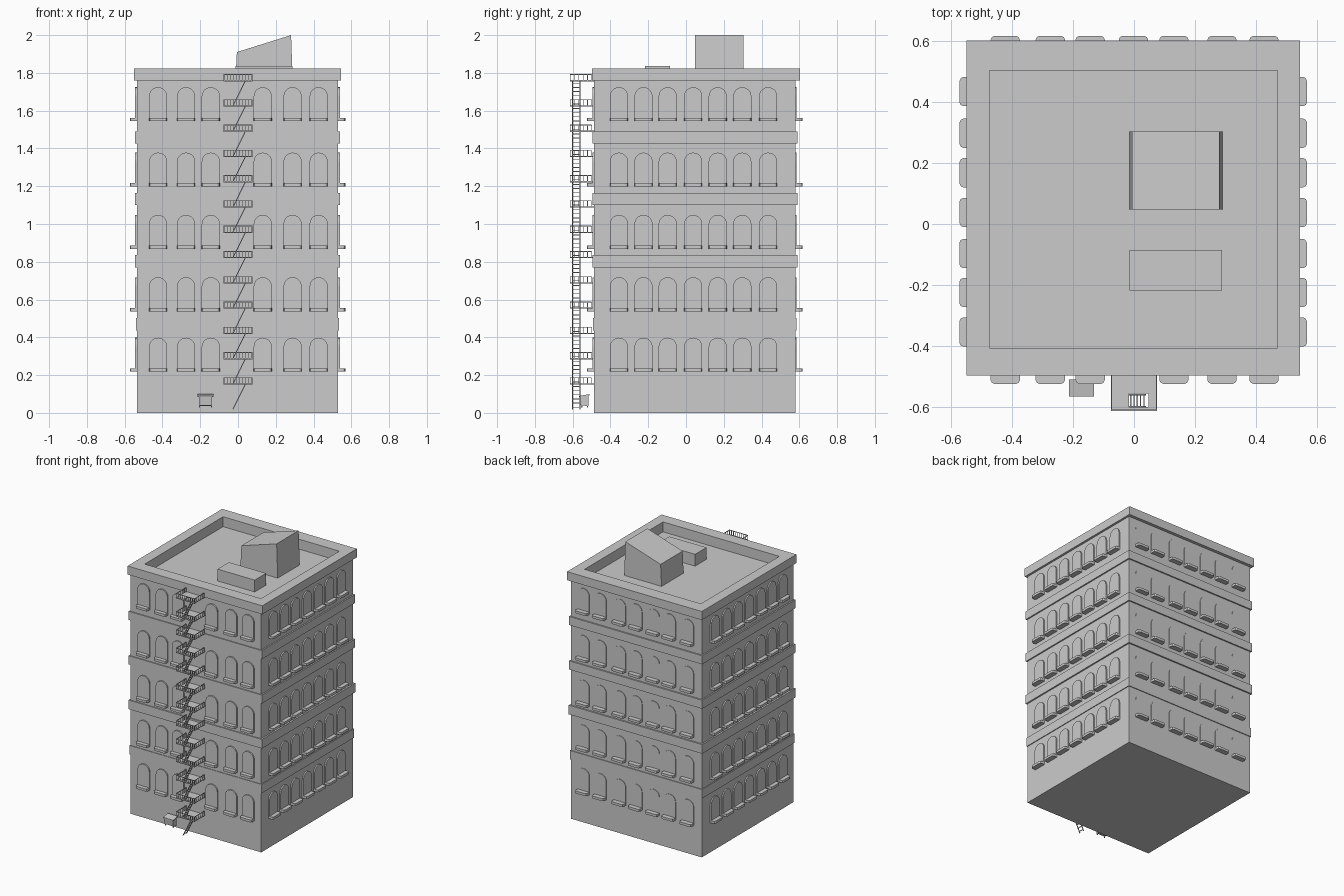
import bpy, bmesh, math
from mathutils import Vector, Matrix

if "Cube" in bpy.data.objects:
    bpy.data.objects.remove(bpy.data.objects["Cube"])


def make_mesh(bm, name):
    bmesh.ops.recalc_face_normals(bm, faces=bm.faces)
    me = bpy.data.meshes.new(name)
    bm.to_mesh(me)
    bm.free()
    return me


def place(me, name, loc=(0, 0, 0), rot=0):
    ob = bpy.data.objects.new(name, me)
    ob.location = loc
    ob.rotation_euler.z = rot
    bpy.context.collection.objects.link(ob)
    return ob


def add_box(bm, x0, x1, y0, y1, z0, z1):
    m = Matrix.Translation(((x0 + x1) / 2, (y0 + y1) / 2, (z0 + z1) / 2))
    m = m @ Matrix.Diagonal((x1 - x0, y1 - y0, z1 - z0, 1))
    return bmesh.ops.create_cube(bm, size=1, matrix=m)["verts"]


def add_bar(bm, a, b, t):
    a, b = Vector(a), Vector(b)
    d = b - a
    m = Matrix.Translation((a + b) / 2) @ d.to_track_quat('Z', 'Y').to_matrix().to_4x4()
    bmesh.ops.create_cube(bm, size=1, matrix=m @ Matrix.Diagonal((t, t, d.length, 1)))


def box(name, *dims):
    bm = bmesh.new()
    add_box(bm, *dims)
    return place(make_mesh(bm, name), name)


def prism(name, pts, vec):
    bm = bmesh.new()
    f = bm.faces.new([bm.verts.new(p) for p in pts])
    r = bmesh.ops.extrude_face_region(bm, geom=[f])
    vs = [g for g in r["geom"] if isinstance(g, bmesh.types.BMVert)]
    bmesh.ops.translate(bm, verts=vs, vec=vec)
    return make_mesh(bm, name)


# Walls, cornice, parapet and sunken roof as stacked rectangles
WX0, WX1, WY0, WY1 = -0.535, 0.53, -0.487, 0.58
wall = (WX0, WX1, WY0, WY1)
cornice = (-0.551, 0.546, -0.497, 0.603)
inner = (-0.475, 0.472, -0.407, 0.505)
bm = bmesh.new()
prev = None
for (x0, x1, y0, y1), z in [(wall, 0), (wall, 1.76), (cornice, 1.76), (cornice, 1.823),
                            (inner, 1.823), (inner, 1.75)]:
    ring = [bm.verts.new(p) for p in ((x0, y0, z), (x1, y0, z), (x1, y1, z), (x0, y1, z))]
    if prev:
        for i in range(4):
            j = (i + 1) % 4
            bm.faces.new((prev[i], prev[j], ring[j], ring[i]))
    else:
        bm.faces.new(ring[::-1])
    prev = ring
bm.faces.new(prev)
place(make_mesh(bm, "building_walls"), "building_walls")

# Floor bands
for i, (z0, z1, o) in enumerate([(0.437, 0.503, 0.006), (0.77, 0.837, 0.011),
                                 (1.1, 1.163, 0.01), (1.427, 1.49, 0.01)]):
    box(f"floor_band_{i}", WX0 - o, WX1 + o, WY0 - o * 0.7, WY1 + o, z0, z1)

# Roof hut with sloping top, and low vent
place(prism("roof_hut", [(-0.014, 0.048, 1.75), (0.29, 0.048, 1.75),
                         (0.281, 0.048, 2.0), (-0.006, 0.048, 1.91)],
            (0, 0.256, 0)), "roof_hut")
box("roof_vent", -0.014, 0.289, -0.218, -0.086, 1.75, 1.837)

# Arched window panel and chamfered sill, facing -y
HW, TOP = 0.048, 0.18
arch = [(-HW, 0.01, 0), (HW, 0.01, 0)]
for i in range(11):
    a = math.pi * i / 10
    arch.append((HW * math.cos(a), 0.01, TOP - HW + HW * math.sin(a)))
panels = {t: prism("window_panel", arch, (0, -0.01 - t, 0)) for t in (0.009, 0.004)}
sill = prism("window_sill", [(-HW, 0.01, 0), (HW, 0.01, 0), (HW, -0.026, 0),
                             (0.044, -0.034, 0), (0.036, -0.038, 0),
                             (-0.036, -0.038, 0), (-0.044, -0.034, 0), (-HW, -0.026, 0)],
             (0, 0, 0.018))
fx = [-0.423, -0.275, -0.144, 0.131, 0.289, 0.427]
sy = [-0.355, -0.225, -0.097, 0.038, 0.168, 0.298, 0.435]
H = math.pi / 2
spots = [("front", (x, WY0), 0, 0.009) for x in fx]
spots += [("back", (x, WY1), math.pi, 0.004) for x in fx + [-0.002]]
spots += [("right", (WX1, y), H, 0.009) for y in sy]
spots += [("left", (WX0, y), -H, 0.009) for y in sy]
for z in (0.218, 0.538, 0.868, 1.198, 1.544):
    for side, (x, y), rot, t in spots:
        place(panels[t], f"{side}_window", (x, y, z), rot)
        place(sill, f"{side}_sill", (x, y, z), rot)

# Fire escape landing: floor around a hatch, with railing
X, Y0, Y1, R = 0.074, -0.612, -0.485, 0.036
HX0, HX1, HY0, HY1 = -0.016, 0.048, -0.601, -0.556
bm = bmesh.new()
add_box(bm, -X, HX0, Y0, Y1, 0, 0.006)
add_box(bm, HX1, X, Y0, Y1, 0, 0.006)
add_box(bm, HX0, HX1, Y0, HY0, 0, 0.006)
add_box(bm, HX0, HX1, HY1, Y1, 0, 0.006)
T = 0.004
YB = -0.499
add_bar(bm, (-X, Y0, R), (X, Y0, R), T)
for s in (-X, X):
    add_bar(bm, (s, Y0, R), (s, YB, R), T)
    for k in range(1, 6):
        y = Y0 + (YB - Y0) * k / 5
        add_bar(bm, (s, y, 0), (s, y, R), T * 0.8)
for k in range(10):
    x = -X + 2 * X * k / 9
    add_bar(bm, (x, Y0, 0), (x, Y0, R), T * 0.8)
landing = make_mesh(bm, "escape_landing")

# Slanted ladder hanging below each landing
bm = bmesh.new()
a, b = Vector((-0.027, 0, -0.131)), Vector((0.038, 0, 0.0))
for y in (-0.6, -0.561):
    add_bar(bm, a + Vector((0, y, 0)), b + Vector((0, y, 0)), 0.005)
for k in range(6):
    p = a.lerp(b, (k + 0.5) / 6)
    add_bar(bm, (p.x, -0.6, p.z), (p.x, -0.561, p.z), 0.004)
ladder = make_mesh(bm, "escape_ladder")
for k in range(13):
    z = 0.15 + 0.1338 * k
    place(landing, f"escape_landing_{k}", (0, 0, z))
    place(ladder, f"escape_ladder_{k}", (0, 0, z))

# Small bin by the front wall: sloped body, lid and feet
place(prism("bin_body", [(-0.207, -0.557, 0.04), (-0.207, -0.517, 0.036),
                         (-0.207, -0.517, 0.092), (-0.207, -0.563, 0.084)],
            (0.07, 0, 0)), "bin_body")
place(prism("bin_lid", [(-0.214, -0.566, 0.083), (-0.214, -0.511, 0.092),
                        (-0.214, -0.511, 0.099), (-0.214, -0.566, 0.09)],
            (0.083, 0, 0)), "bin_lid")
bm = bmesh.new()
for x in (-0.207, -0.143):
    for y in (-0.555, -0.524):
        add_box(bm, x, x + 0.006, y, y + 0.006, 0.028, 0.045)
place(make_mesh(bm, "bin_feet"), "bin_feet")
